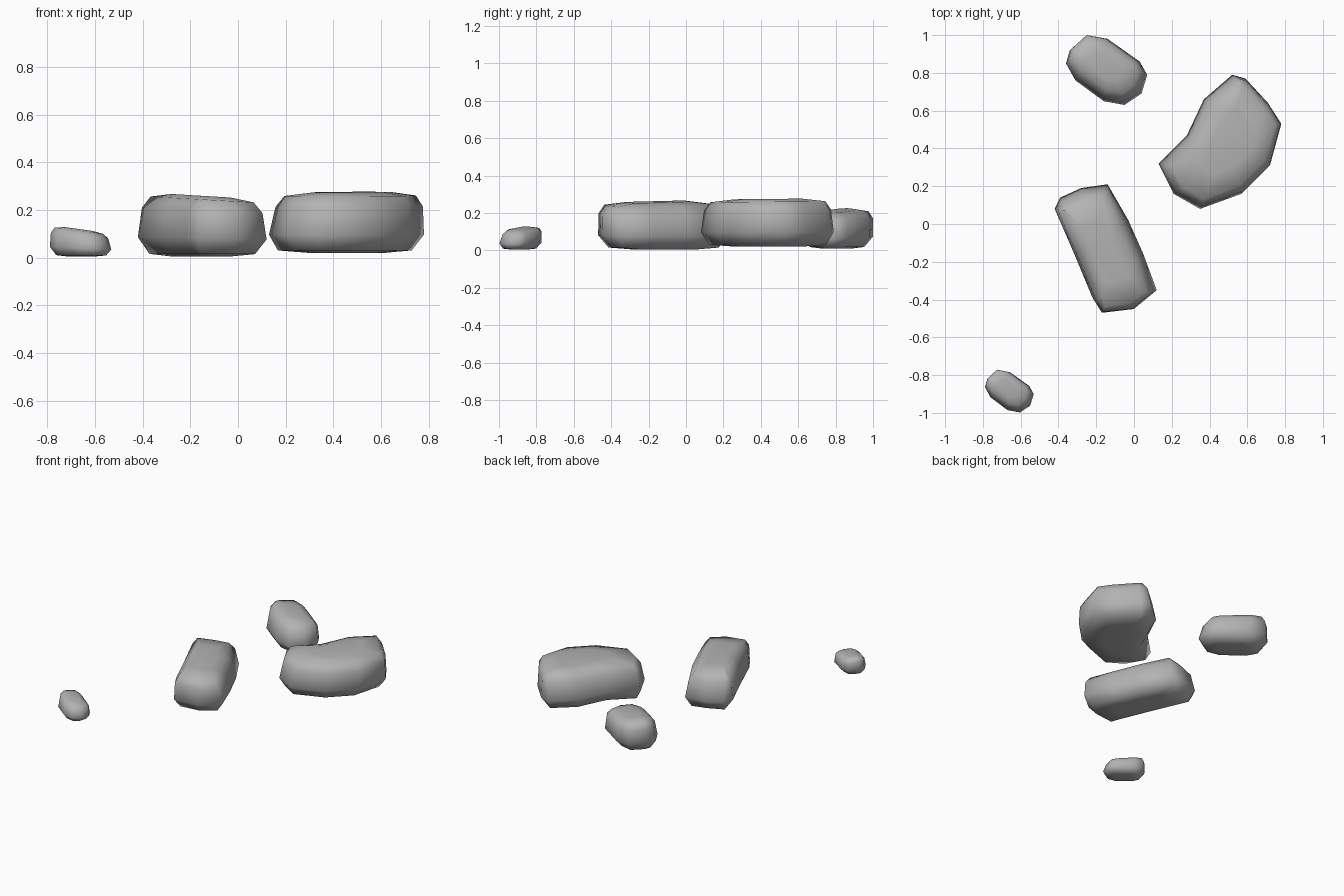
import bpy, bmesh
from mathutils import Vector

cube = bpy.data.objects.get("Cube")
if cube:
    bpy.data.objects.remove(cube, do_unlink=True)

stone = bpy.data.materials.new("stone_grey")
stone.use_nodes = True
colour = (0.45, 0.45, 0.45, 1)
stone.diffuse_color = colour
stone.node_tree.nodes["Principled BSDF"].inputs["Base Color"].default_value = colour


def inset(points, distance):
    """Move every corner of a clockwise outline inwards along its normal."""
    result = []
    for i, p in enumerate(points):
        along = points[(i + 1) % len(points)] - points[i - 1]
        result.append(p + Vector((along.y, -along.x)).normalized() * distance)
    return result


def make_rock(name, outline, base, height, lean, tilt, size=1.0, waist=0.3):
    """Stack inset copies of the plan outline into a worn boulder."""
    pts = [Vector(p) for p in outline]
    centre = sum(pts, Vector((0, 0))) / len(pts)
    # inset distance, height fraction, extra shrink towards the centre
    levels = [(0.055, 0.0, 0.6), (0.045, 0.04, 1), (0, waist, 1),
              (0.016, 0.76, 1), (0.05, 0.94, 1), (0.06, 1.0, 0.6)]
    bm = bmesh.new()
    rings = []
    for distance, t, shrink in levels:
        ring = []
        for p in inset(pts, distance * size):
            rel = (p - centre) * shrink
            xy = centre + rel + Vector(lean) * (t - waist)
            z = base + height * t + rel.dot(Vector(tilt)) * t
            ring.append(bm.verts.new((xy.x, xy.y, z)))
        rings.append(ring)
    n = len(pts)
    for low, high in zip(rings, rings[1:]):
        for i in range(n):
            j = (i + 1) % n
            bm.faces.new((low[i], low[j], high[j], high[i]))
    bm.faces.new(rings[0])
    bm.faces.new(rings[-1])
    bmesh.ops.recalc_face_normals(bm, faces=bm.faces)
    for f in bm.faces:
        f.smooth = True
    mesh = bpy.data.meshes.new(name)
    bm.to_mesh(mesh)
    bm.free()
    mesh.materials.append(stone)
    obj = bpy.data.objects.new(name, mesh)
    bpy.context.collection.objects.link(obj)


# Small rounded rock, used at two sizes
pebble = [(-0.36, 0.85), (-0.34, 0.92), (-0.25, 1.0), (-0.14, 0.98),
          (0.03, 0.86), (0.07, 0.79), (0.04, 0.69), (-0.05, 0.63),
          (-0.16, 0.65), (-0.31, 0.76)]
make_rock("back_rock", pebble, 0.01, 0.205, (-0.01, 0.03), (-0.12, -0.03), 0.9)

small = [(-0.66 + (x + 0.145) * 0.6, -0.885 + (y - 0.815) * 0.61) for x, y in pebble]
make_rock("small_front_rock", small, 0.005, 0.115, (-0.01, 0.02), (-0.14, 0), 0.55)

# Large bean-shaped rock
make_rock("large_rock",
          [(0.13, 0.32), (0.28, 0.47), (0.37, 0.66), (0.52, 0.79), (0.59, 0.77),
           (0.71, 0.64), (0.78, 0.53), (0.72, 0.31), (0.57, 0.16), (0.35, 0.08),
           (0.21, 0.16)],
          0.02, 0.255, (0.025, 0), (0, 0.01))

# Long slab in the middle
make_rock("long_rock",
          [(-0.42, 0.08), (-0.39, 0.14), (-0.28, 0.19), (-0.14, 0.21),
           (-0.03, 0.02), (0.05, -0.16), (0.12, -0.35), (0.0, -0.45),
           (-0.17, -0.47), (-0.22, -0.39), (-0.32, -0.15)],
          0.005, 0.255, (0, -0.03), (-0.06, 0), 1.1)
